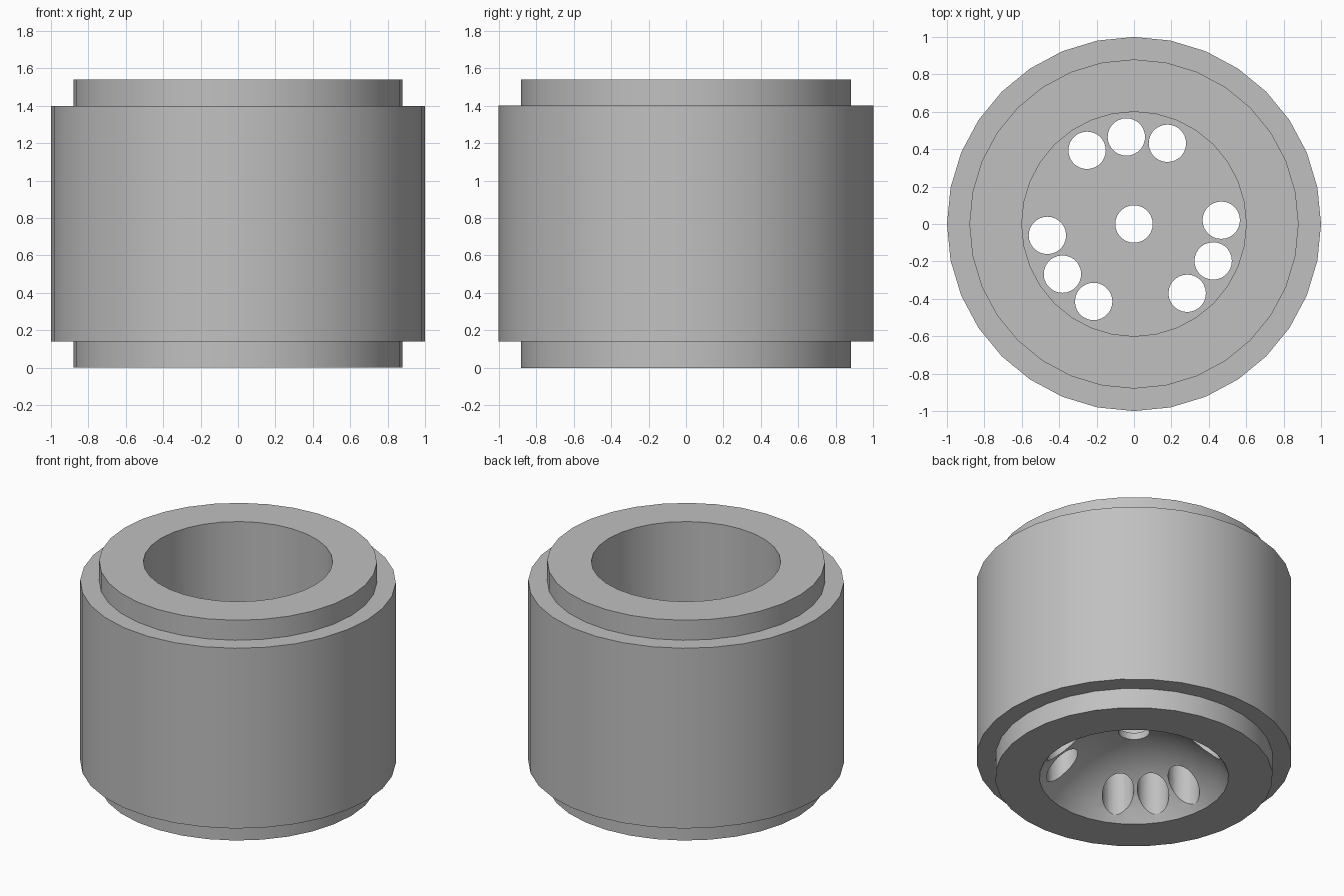
import bpy, bmesh, math
from mathutils import Vector, Matrix

if "Cube" in bpy.data.objects:
    bpy.data.objects.remove(bpy.data.objects["Cube"])

steel = bpy.data.materials.new("steel_grey")
steel.diffuse_color = (0.53, 0.53, 0.53, 1)
steel.use_nodes = True
steel.node_tree.nodes["Principled BSDF"].inputs["Base Color"].default_value = steel.diffuse_color

OUTER, COLLAR, BORE = 1.0, 0.88, 0.6
HEIGHT, STEP = 1.54, 0.14
FLOOR, DOME = 0.38, 0.34


def make_object(name, bm):
    mesh = bpy.data.meshes.new(name)
    bm.to_mesh(mesh)
    bm.free()
    obj = bpy.data.objects.new(name, mesh)
    bpy.context.collection.objects.link(obj)
    return obj


# Profile: domed recess underneath, stepped outside, bore and flat floor
ball = (BORE ** 2 + DOME ** 2) / (2 * DOME)
sweep = math.asin(BORE / ball)
profile = [(ball * math.sin(sweep * i / 8), ball * math.cos(sweep * i / 8) + DOME - ball)
           for i in range(9)]
profile += [(COLLAR, 0), (COLLAR, STEP), (OUTER, STEP), (OUTER, HEIGHT - STEP),
            (COLLAR, HEIGHT - STEP), (COLLAR, HEIGHT), (BORE, HEIGHT), (BORE, FLOOR), (0, FLOOR)]

# Nozzle body turned from the profile
bm = bmesh.new()
verts = [bm.verts.new((r, 0, z)) for r, z in profile]
edges = [bm.edges.new(pair) for pair in zip(verts, verts[1:])]
bmesh.ops.spin(bm, geom=verts + edges, cent=(0, 0, 0), axis=(0, 0, 1),
               angle=math.tau, steps=32, use_duplicate=False)
bmesh.ops.remove_doubles(bm, verts=bm.verts, dist=1e-4)
bmesh.ops.recalc_face_normals(bm, faces=bm.faces)
body = make_object("nozzle_body", bm)
body.data.materials.append(steel)

# Drill holes: one in the centre and three groups of three
centres = [Vector((0, 0, 0))]
for group in (95, 215, 335):
    for offset in (-27.5, 0, 27.5):
        a = math.radians(group + offset)
        centres.append(Vector((0.467 * math.cos(a), 0.467 * math.sin(a), 0)))
bm = bmesh.new()
for c in centres:
    bmesh.ops.create_cone(bm, cap_ends=True, segments=28, radius1=0.1, radius2=0.1, depth=1.0,
                          matrix=Matrix.Translation(c + Vector((0, 0, 0.2))))
drills = make_object("hole_cutter", bm)
drills.hide_render = True

cut = body.modifiers.new("holes", "BOOLEAN")
cut.operation = "DIFFERENCE"
cut.solver = "EXACT"
cut.object = drills
bpy.context.view_layer.objects.active = body
body.select_set(True)
bpy.ops.object.modifier_apply(modifier=cut.name)
bpy.data.objects.remove(drills)

# Smooth walls with crisp edges
bpy.ops.object.shade_smooth_by_angle(angle=math.radians(30))
